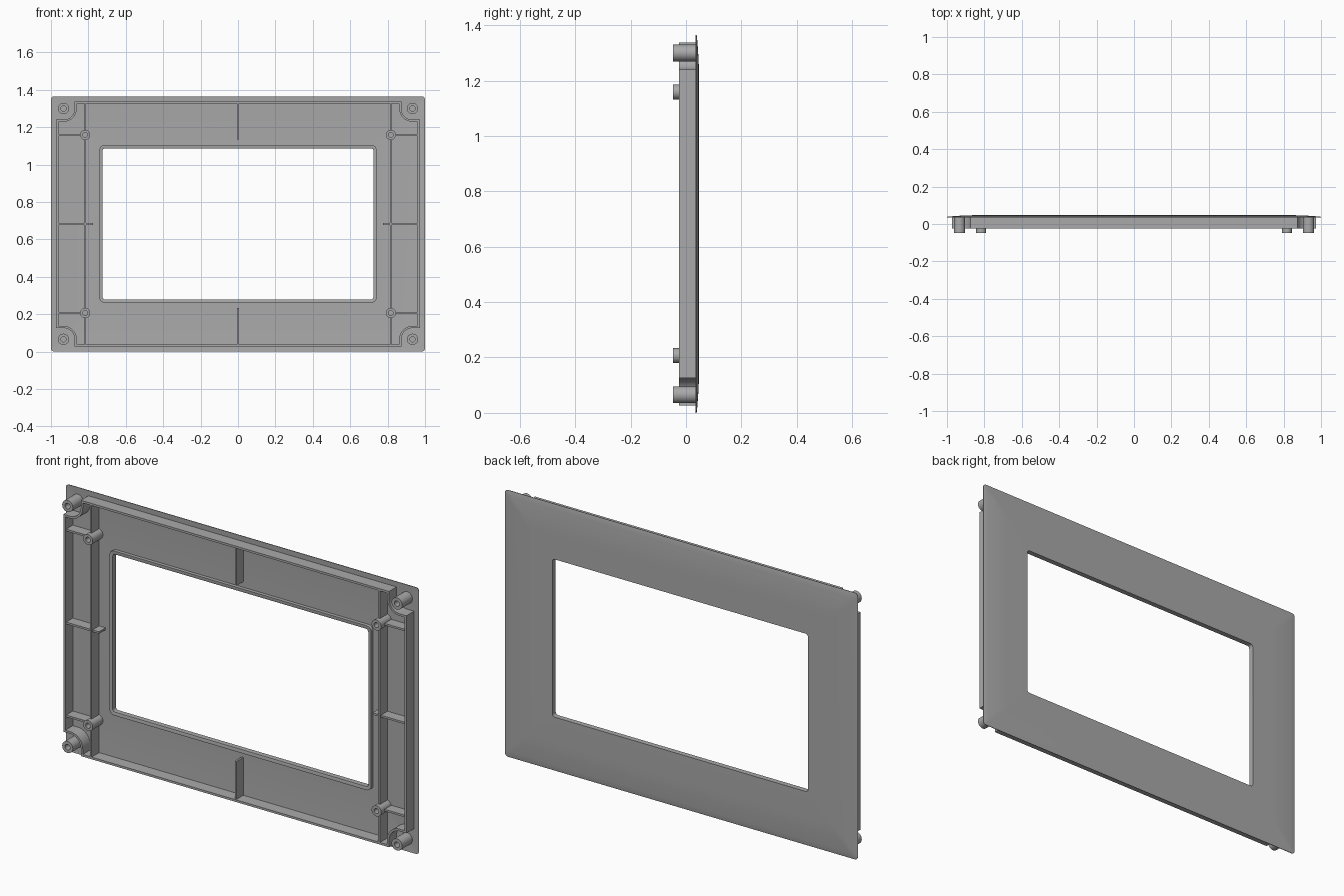
import bpy, bmesh, math

if "Cube" in bpy.data.objects:
    bpy.data.objects.remove(bpy.data.objects["Cube"])

CZ = 0.6825          # height of the frame centre
BASE = 0.036         # inner face of the plate
WALL_Y = -0.025      # free edge of walls and ribs

grey = bpy.data.materials.new("plastic_grey")
grey.diffuse_color = (0.40, 0.40, 0.40, 1)
grey.use_nodes = True
grey.node_tree.nodes["Principled BSDF"].inputs["Base Color"].default_value = grey.diffuse_color


def finish(name, bm, smooth=True):
    bmesh.ops.recalc_face_normals(bm, faces=bm.faces)
    me = bpy.data.meshes.new(name)
    bm.to_mesh(me)
    bm.free()
    me.materials.append(grey)
    ob = bpy.data.objects.new(name, me)
    bpy.context.collection.objects.link(ob)
    if smooth:
        bpy.ops.object.select_all(action='DESELECT')
        ob.select_set(True)
        bpy.context.view_layer.objects.active = ob
        bpy.ops.object.shade_smooth_by_angle(angle=math.radians(30))
    return ob


def loft(name, rings, closed=True):
    """Skin a list of (outline, y) rings; closed joins last ring to first."""
    bm = bmesh.new()
    loops = [[bm.verts.new((x, y, z)) for x, z in pts] for pts, y in rings]
    n = len(loops[0])
    for a, b in zip(loops, loops[1:] + (loops[:1] if closed else [])):
        for i in range(n):
            j = (i + 1) % n
            bm.faces.new((a[i], a[j], b[j], b[i]))
    if not closed:
        bm.faces.new(loops[0])
        bm.faces.new(loops[-1])
    return finish(name, bm)


def rounded(hx, hz, r, seg=6):
    pts = []
    for k, (sx, sz) in enumerate(((1, 1), (-1, 1), (-1, -1), (1, -1))):
        for i in range(seg + 1):
            a = math.radians(90 * (k + i / seg))
            pts.append((sx * (hx - r) + r * math.cos(a),
                        CZ + sz * (hz - r) + r * math.sin(a)))
    return pts


def circle(cx, cz, r, n=32):
    return [(cx + r * math.cos(math.tau * i / n), cz + r * math.sin(math.tau * i / n))
            for i in range(n)]


def box(name, x0, x1, z0, z1, y0=WALL_Y):
    bm = bmesh.new()
    bmesh.ops.create_cube(bm, size=1)
    for v in bm.verts:
        v.co = (x1 if v.co.x > 0 else x0, BASE + 0.002 if v.co.y > 0 else y0,
                z1 if v.co.z > 0 else z0)
    return finish(name, bm, False)


# Face plate: domed edge outside, window opening with a raised inner lip
dome = [(0, 0.038), (0.006, 0.0395), (0.03, 0.0415), (0.06, 0.0437),
        (0.09, 0.0455), (0.12, 0.0466), (0.15, 0.047)]
rings = [(rounded(1, CZ, 0.018), 0.035)]
rings += [(rounded(1 - d, CZ - d, 0.018), y) for d, y in dome]
rings += [(rounded(0.724, 0.404, 0.014), 0.047),
          (rounded(0.724, 0.404, 0.014), 0.02),
          (rounded(0.731, 0.411, 0.02), 0.018),
          (rounded(0.741, 0.421, 0.026), 0.018),
          (rounded(0.741, 0.421, 0.026), BASE),
          (rounded(0.99, CZ - 0.01, 0.018), BASE)]
loft("face_plate", rings)


# Perimeter wall with concave corners curving round the screw posts
POST_X, POST_Z = 0.933, 0.617


def wall_outline(inset, seg=10):
    r = 0.06 + inset
    q = [(POST_X - r, 0.655 - inset)]
    for i in range(seg + 1):
        a = math.radians(180 + 90 * i / seg)
        q.append((POST_X + r * math.cos(a), POST_Z + r * math.sin(a)))
    q.append((0.972 - inset, POST_Z - r))
    out = []
    for sx, sz in ((1, 1), (1, -1), (-1, -1), (-1, 1)):
        side = q if sx * sz > 0 else q[::-1]
        out += [(sx * x, CZ + sz * z) for x, z in side]
    return out


outer, inner = wall_outline(0), wall_outline(0.011)
loft("perimeter_wall", [(outer, BASE + 0.002), (outer, WALL_Y),
                        (inner, WALL_Y), (inner, BASE + 0.002)])


# Hollow screw posts
def post(name, x, z, r, bore):
    loft(name, [(circle(x, z, r), BASE + 0.002), (circle(x, z, r), -0.047),
                (circle(x, z, bore), -0.047), (circle(x, z, bore), 0.01)], False)


T = 0.005            # half thickness of ribs
RIB_X = 0.817
for sx, side in ((-1, "left"), (1, "right")):
    for sz, level in ((-1, "lower"), (1, "upper")):
        post(f"corner_post_{level}_{side}", sx * POST_X, CZ + sz * POST_Z, 0.03, 0.014)
        z = CZ + sz * 0.476
        post(f"inner_post_{level}_{side}", sx * RIB_X, z, 0.027, 0.013)
        # Short ribs from the side wall to the inner posts
        xs = sorted((sx * 0.965, sx * (RIB_X + 0.015)))
        box(f"post_rib_{level}_{side}", *xs, z - T, z + T, -0.018)
    # Long upright ribs, split so they do not fill the post bores
    for k, (a, b) in enumerate(((-0.648, -0.491), (-0.461, 0.461), (0.491, 0.648))):
        box(f"upright_rib_{side}_{k}", sx * RIB_X - T, sx * RIB_X + T, CZ + a, CZ + b)
    # Middle side rib
    xs = sorted((sx * 0.965, sx * 0.775))
    box(f"middle_rib_{side}", *xs, CZ - T, CZ + T, -0.018)

# Centre ribs above and below the window
for sz, level in ((-1, "lower"), (1, "upper")):
    zs = sorted((CZ + sz * 0.648, CZ + sz * 0.45))
    box(f"centre_rib_{level}", -T, T, *zs, -0.018)
